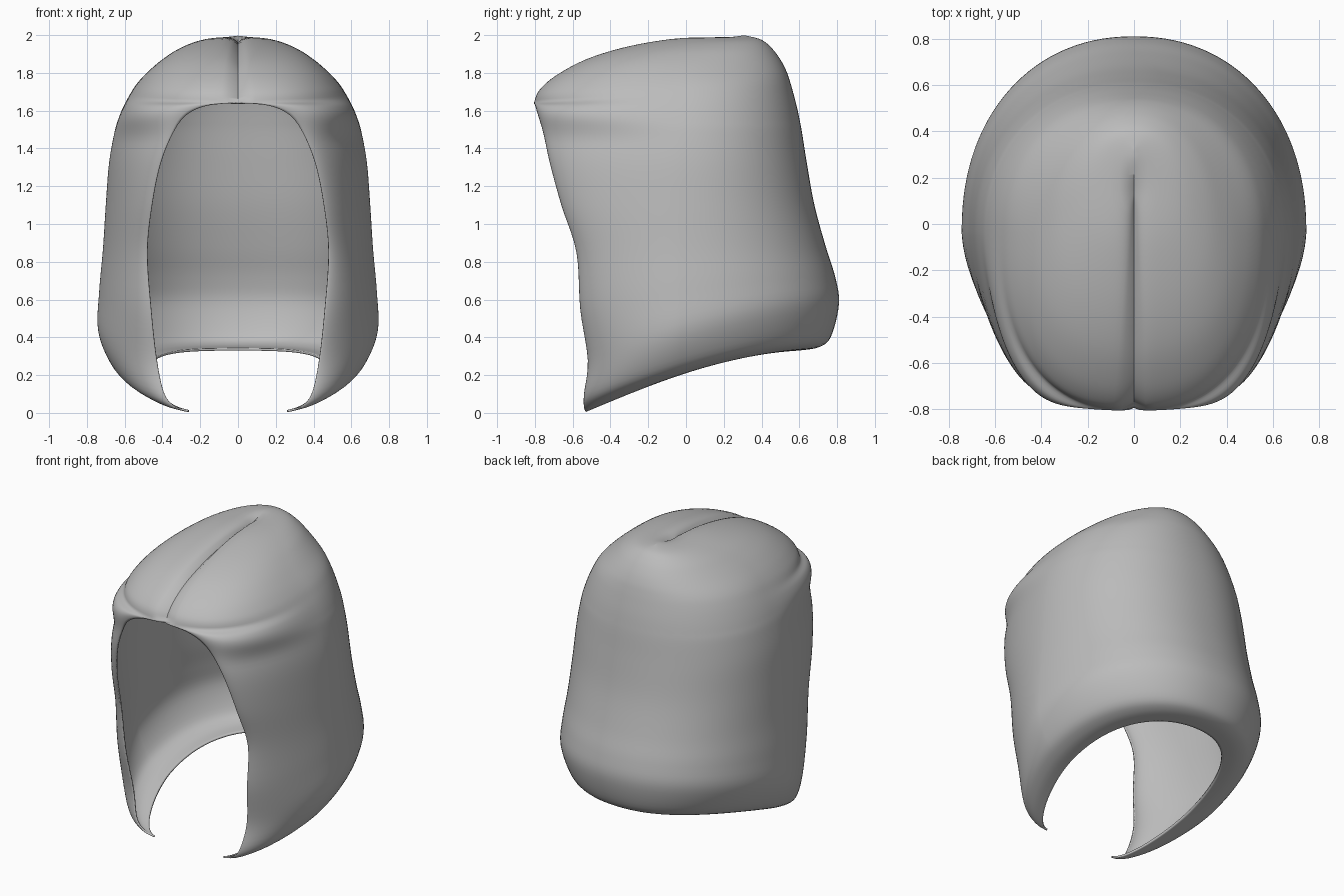
import bpy, bmesh, math
from mathutils import Vector

cube = bpy.data.objects.get("Cube")
if cube:
    bpy.data.objects.remove(cube)

# Cloth colour
cloth = bpy.data.materials.new("grey_cloth")
cloth.use_nodes = True
colour = (0.5, 0.5, 0.5, 1)
cloth.diffuse_color = colour
cloth.node_tree.nodes["Principled BSDF"].inputs["Base Color"].default_value = colour

# Levels from hem to crown: front z, front y, front half gap, half width, back y, back z
LEVELS = [
    (.005, -.53, .26, .48, .60, .33),
    (.03, -.54, .33, .58, .71, .35),
    (.10, -.54, .39, .67, .77, .41),
    (.28, -.52, .43, .74, .81, .58),
    (.55, -.56, .46, .735, .79, .72),
    (.85, -.58, .48, .715, .74, .88),
    (1.10, -.66, .455, .70, .68, 1.10),
    (1.32, -.72, .41, .683, .64, 1.32),
    (1.48, -.755, .345, .655, .615, 1.48),
    (1.575, -.783, .275, .633, .602, 1.55),
    (1.625, -.798, .17, .607, .587, 1.62),
    (1.65, -.805, 0, .576, .569, 1.69),
    (1.71, -.78, 0, .538, .552, 1.75),
    (1.785, -.695, 0, .482, .532, 1.808),
    (1.87, -.54, 0, .402, .50, 1.87),
    (1.935, -.34, 0, .305, .455, 1.93),
    (1.98, -.10, 0, .18, .40, 1.975),
    (1.998, .12, 0, 0, .32, 1.997),
]
STEPS, HALF = 5, 30


def smooth(a, b, v):
    t = min(1, max(0, (v - a) / (b - a)))
    return t * t * (3 - 2 * t)


def spline(rows, i, t):
    """Catmull-Rom blend between level i and i + 1."""
    a, b, c, d = (rows[min(max(k, 0), len(rows) - 1)] for k in range(i - 1, i + 3))
    return [q + t / 2 * (r - p + t * (2 * p - 5 * q + 4 * r - s + t * (3 * (q - r) + s - p)))
            for p, q, r, s in zip(a, b, c, d)]


def half_row(level):
    """Curve from the front edge round the side to the middle of the back."""
    zf, yf, gap, width, yb, zb = level
    gap, width = max(gap, 0), max(width, 0)
    mid = -.03 + (.5 * (yf + yb) + .03) * smooth(1.7, 1.95, zf)
    power = 1.65 + .85 * smooth(1.42, 1.7, zf)
    points = []
    for k in range(2 * HALF + 1):
        a = math.pi / 2 * (k / HALF - 1)
        c, s = max(math.cos(a), 0), abs(math.sin(a))
        if k <= HALF:
            x = gap + (width - gap) * c ** (2 / power)
            y = mid + (yf - mid) * s ** (2 / power)
        else:
            x, y = width * c ** .93, mid + (yb - mid) * s ** .93
        if k == 2 * HALF:
            x = 0
        u = (y - yf) / (yb - yf)
        z = zf + (zb - zf) * (.8 * math.sin(u * math.pi / 2) + .2 * u)
        # Pressed-in seam along the crown
        dip = .04 * math.exp(-x / .025) * (1 - smooth(.14, .3, y)) * smooth(1.63, 1.68, zf)
        front = smooth(.45, .75, -y)
        points.append(Vector((x, y + .8 * dip * front, z - dip * (1 - .6 * front))))
    return points


# Hood shell: mirrored half rows, welded on the back and along the crown seam
levels = [spline(LEVELS, i, j / STEPS) for i in range(len(LEVELS) - 1) for j in range(STEPS)]
levels.append(LEVELS[-1])
bm = bmesh.new()
for side in (1, -1):
    grid = [[bm.verts.new((p.x * side, p.y, p.z)) for p in half_row(lv)] for lv in levels]
    for low, high in zip(grid, grid[1:]):
        for k in range(2 * HALF):
            quad = [low[k], low[k + 1], high[k + 1], high[k]]
            bm.faces.new(quad if side == 1 else quad[::-1])
bmesh.ops.remove_doubles(bm, verts=bm.verts, dist=.0008)
bmesh.ops.dissolve_degenerate(bm, edges=bm.edges, dist=.0001)
mesh = bpy.data.meshes.new("hood")
bm.to_mesh(mesh)
bm.free()
mesh.materials.append(cloth)
hood = bpy.data.objects.new("hood", mesh)
bpy.context.collection.objects.link(hood)

# Cloth thickness, inward
shell = hood.modifiers.new("thickness", 'SOLIDIFY')
shell.thickness = .012
shell.offset = -1

bpy.context.view_layer.objects.active = hood
hood.select_set(True)
bpy.ops.object.shade_smooth_by_angle(angle=math.radians(50))
